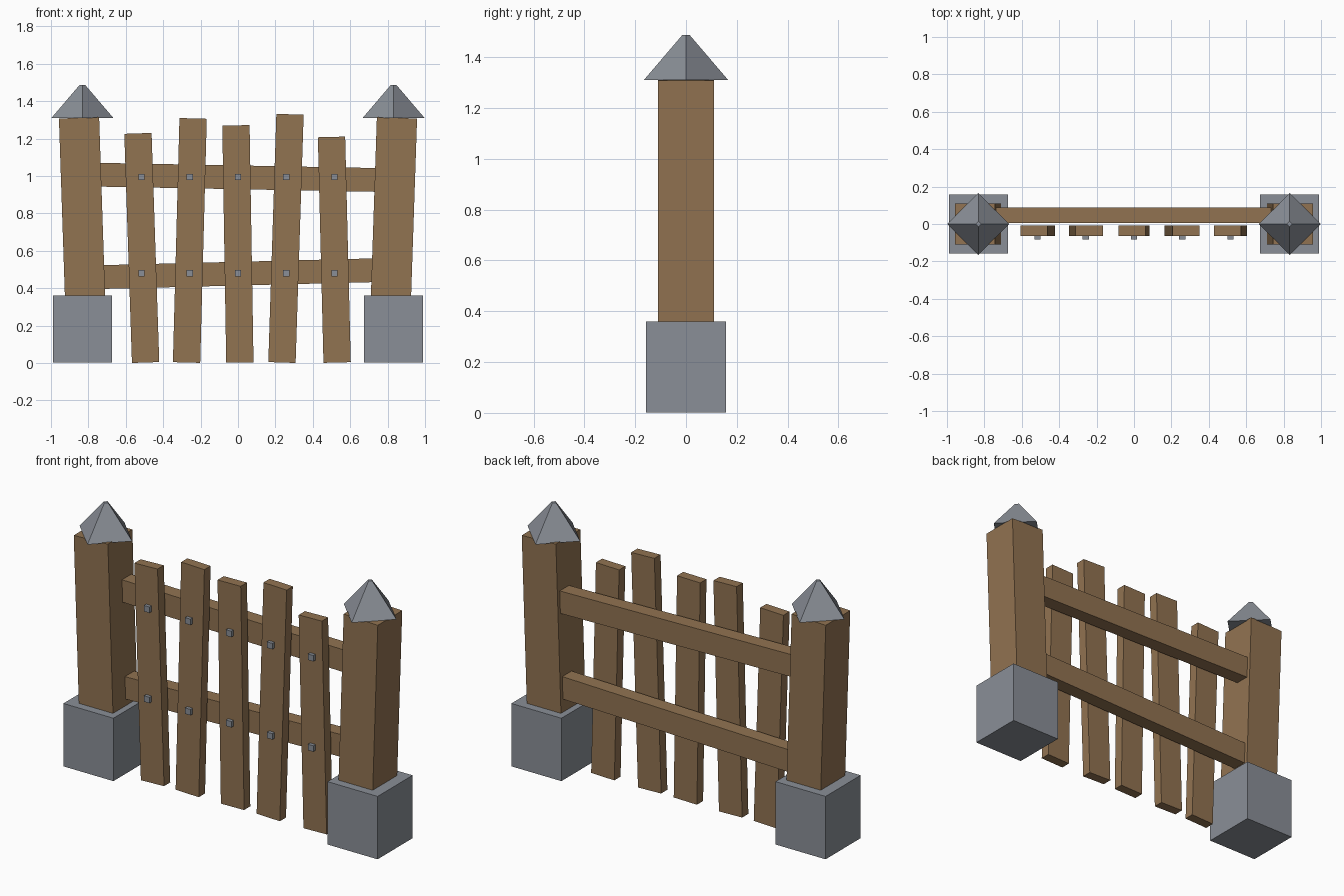
import bpy, math
from mathutils import Matrix

if "Cube" in bpy.data.objects:
    bpy.data.objects.remove(bpy.data.objects["Cube"])


def material(name, rgb):
    m = bpy.data.materials.new(name)
    m.diffuse_color = (*rgb, 1.0)
    m.use_nodes = True
    m.node_tree.nodes["Principled BSDF"].inputs["Base Color"].default_value = m.diffuse_color
    return m


WOOD = material("brown wood", (0.285, 0.172, 0.083))
STONE = material("grey stone", (0.255, 0.275, 0.31))


def box(name, centre, size, mat, tilt=0.0):
    """Box tilted sideways about the y axis (positive leans towards +x)."""
    bpy.ops.mesh.primitive_cube_add(size=1)
    ob = bpy.context.object
    ob.name = name
    ob.data.transform(Matrix.Diagonal((*size, 1.0)))
    ob.location = centre
    ob.rotation_euler[1] = tilt
    ob.data.materials.append(mat)
    return ob


def plank(name, a, b, y, width, depth, mat):
    """Box whose long axis runs from a to b, both (x, z) points."""
    dx, dz = b[0] - a[0], b[1] - a[1]
    centre = ((a[0] + b[0]) / 2, y, (a[1] + b[1]) / 2)
    size = (width, depth, math.hypot(dx, dz))
    return box(name, centre, size, mat, math.atan2(dx, dz))


# Stone footing, leaning post and pyramid cap at each end
for side, s in (("left", -1), ("right", 1)):
    box(side + "_footing", (s * 0.832, 0, 0.181), (0.315, 0.315, 0.358), STONE)
    plank(side + "_post", (s * 0.816, 0.30), (s * 0.850, 1.311), 0, 0.215, 0.22, WOOD)
    bpy.ops.mesh.primitive_cone_add(vertices=4, radius1=0.166, radius2=0.014,
                                    depth=0.178, location=(s * 0.832, 0, 1.399))
    cap = bpy.context.object
    cap.name = side + "_cap"
    cap.data.materials.append(STONE)

# Two crooked rails behind the pickets
plank("upper_rail", (-0.80, 1.008), (0.80, 0.978), 0.047, 0.127, 0.083, WOOD)
plank("lower_rail", (-0.80, 0.458), (0.80, 0.498), 0.047, 0.127, 0.083, WOOD)

# Uneven pickets: (bottom x, top x, top z), each with two nails
pickets = [(-0.494, -0.535, 1.228), (-0.275, -0.240, 1.308), (0.010, -0.011, 1.271),
           (0.235, 0.278, 1.330), (0.530, 0.500, 1.209)]
for i, (x0, x1, top) in enumerate(pickets):
    plank(f"picket_{i + 1}", (x0, 0.003), (x1, top), -0.036, 0.146, 0.056, WOOD)
    for row, z in (("lower", 0.481), ("upper", 0.995)):
        box(f"{row}_nail_{i + 1}", ((i - 2) * 0.258, -0.067, z),
            (0.034, 0.034, 0.034), STONE)
